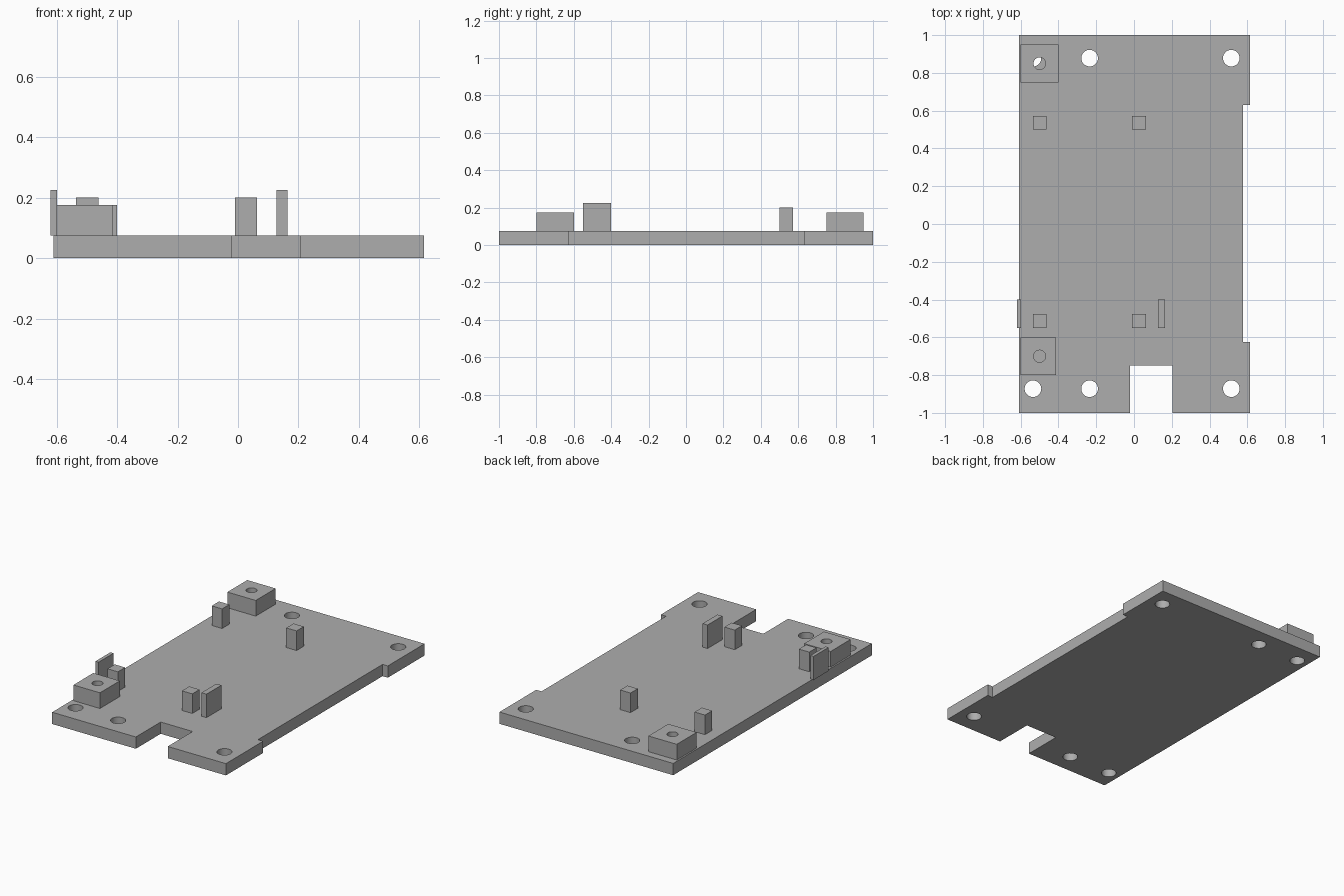
import bpy, bmesh
from math import sin, cos, tau, radians

cube = bpy.data.objects.get("Cube")
if cube:
    bpy.data.objects.remove(cube, do_unlink=True)

grey = bpy.data.materials.new("plain grey")
grey.use_nodes = True
colour = (0.42, 0.42, 0.42, 1)
grey.diffuse_color = colour
grey.node_tree.nodes["Principled BSDF"].inputs["Base Color"].default_value = colour

PLATE_TOP = 0.075


def circle(x, y, r, n=32):
    return [(x + r * cos(tau * i / n), y + r * sin(tau * i / n)) for i in range(n)]


def rectangle(x0, x1, y0, y1):
    return [(x0, y0), (x1, y0), (x1, y1), (x0, y1)]


def slab(name, outline, z0, z1, holes=()):
    """Extrude a flat outline, leaving the inner loops open as holes."""
    curve = bpy.data.curves.new(name, "CURVE")
    curve.dimensions = "2D"
    curve.fill_mode = "BOTH"
    curve.extrude = (z1 - z0) / 2
    for loop in [outline, *holes]:
        spline = curve.splines.new("POLY")
        spline.points.add(len(loop) - 1)
        for point, (x, y) in zip(spline.points, loop):
            point.co = (x, y, 0, 1)
        spline.use_cyclic_u = True
    obj = bpy.data.objects.new(name, curve)
    bpy.context.collection.objects.link(obj)
    bpy.ops.object.select_all(action="DESELECT")
    obj.select_set(True)
    bpy.context.view_layer.objects.active = obj
    bpy.ops.object.convert(target="MESH")
    obj = bpy.context.object

    # Weld the caps to the walls and tidy the flat faces
    bm = bmesh.new()
    bm.from_mesh(obj.data)
    bmesh.ops.remove_doubles(bm, verts=bm.verts, dist=0.0001)
    bmesh.ops.translate(bm, verts=bm.verts, vec=(0, 0, (z0 + z1) / 2))
    bmesh.ops.recalc_face_normals(bm, faces=bm.faces)
    bm.to_mesh(obj.data)
    bm.free()
    obj.data.materials.clear()
    obj.data.materials.append(grey)
    bpy.ops.object.shade_smooth_by_angle(angle=radians(30))
    return obj


# Base plate with a front slot, a stepped left edge and six screw holes
outline = [
    (-0.61, -1), (-0.02, -1), (-0.02, -0.75), (0.205, -0.75), (0.205, -1),
    (0.615, -1), (0.615, -0.625), (0.578, -0.625), (0.578, 0.63),
    (0.615, 0.63), (0.615, 1), (-0.61, 1),
]
screw_holes = [circle(x, y, 0.044)
               for x in (-0.535, -0.235, 0.515) for y in (-0.872, 0.878)]
slab("base_plate", outline, 0, PLATE_TOP, screw_holes)

# Mounting blocks with a bored hole
slab("back_mounting_block", rectangle(-0.6, -0.4, 0.75, 0.95),
     PLATE_TOP, 0.175, [circle(-0.5, 0.85, 0.032)])
slab("front_mounting_block", rectangle(-0.6, -0.413, -0.8, -0.6),
     PLATE_TOP, 0.175, [circle(-0.5, -0.7, 0.032)])

# Four support posts
for side, x in (("right", -0.535), ("left", -0.01)):
    for end, y in (("front", -0.55), ("back", 0.5)):
        slab(f"{end}_{side}_post", rectangle(x, x + 0.073, y, y + 0.073),
             PLATE_TOP, 0.2)

# Pair of upright side tabs
for side, x0, x1 in (("right", -0.62, -0.598), ("left", 0.128, 0.163)):
    slab(f"{side}_tab", rectangle(x0, x1, -0.55, -0.4), PLATE_TOP, 0.225)
